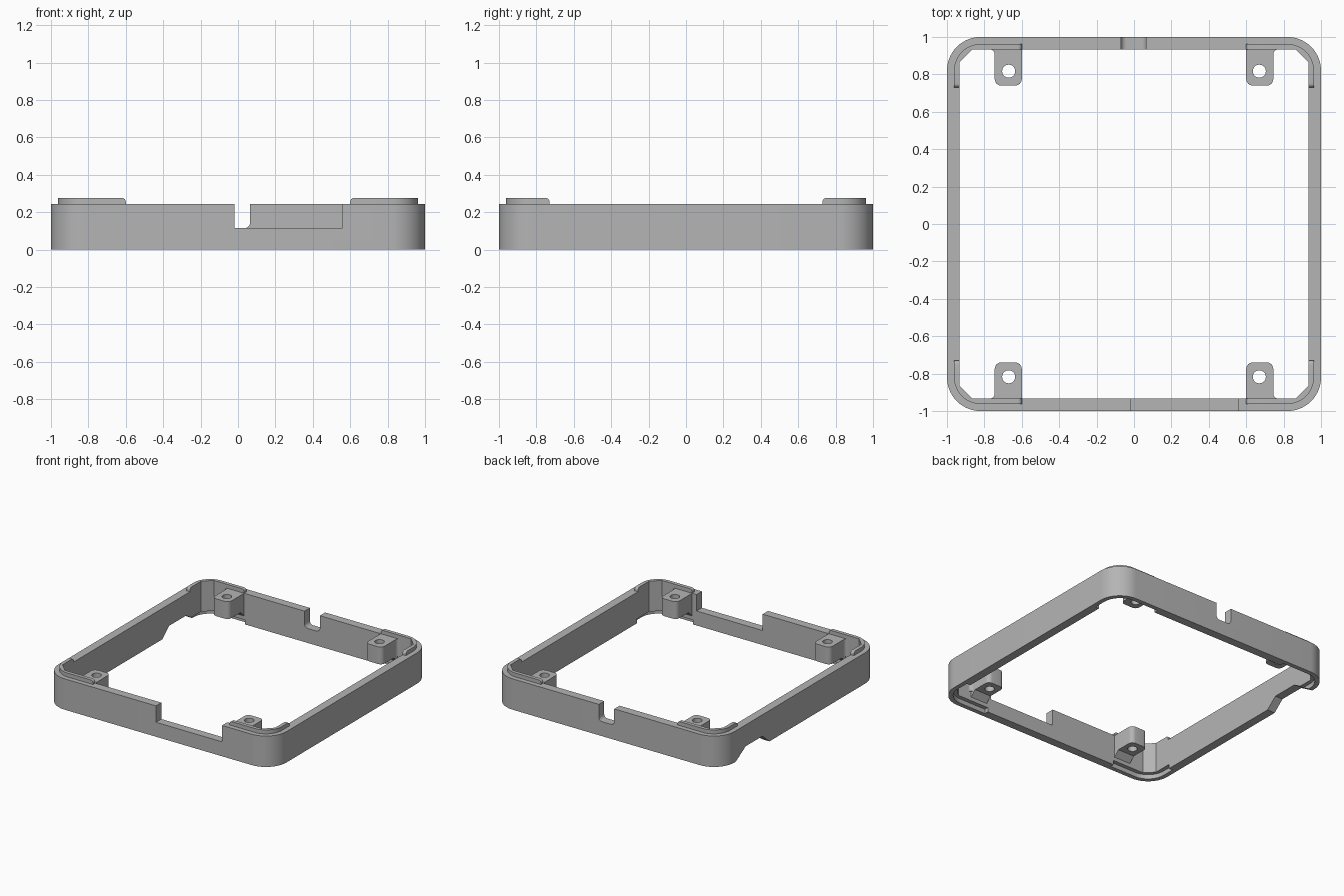
import bpy, bmesh, math

if "Cube" in bpy.data.objects:
    bpy.data.objects.remove(bpy.data.objects["Cube"])

grey = bpy.data.materials.new("plain grey")
grey.diffuse_color = (0.46, 0.46, 0.46, 1)
grey.use_nodes = True
grey.node_tree.nodes["Principled BSDF"].inputs["Base Color"].default_value = grey.diffuse_color

ALONG_Z = lambda a, b, h: (a, b, h)
ALONG_Y = lambda a, b, h: (a, h, b)
ALONG_X = lambda a, b, h: (h, a, b)


def prism(name, pts, lo, hi, place=ALONG_Z):
    """Closed outline swept straight from lo to hi."""
    bm = bmesh.new()
    bottom = [bm.verts.new(place(a, b, lo)) for a, b in pts]
    top = [bm.verts.new(place(a, b, hi)) for a, b in pts]
    bm.faces.new(bottom)
    bm.faces.new(top)
    n = len(pts)
    for i in range(n):
        j = (i + 1) % n
        bm.faces.new((bottom[i], bottom[j], top[j], top[i]))
    bmesh.ops.recalc_face_normals(bm, faces=bm.faces)
    me = bpy.data.meshes.new(name)
    bm.to_mesh(me)
    bm.free()
    me.materials.append(grey)
    ob = bpy.data.objects.new(name, me)
    bpy.context.collection.objects.link(ob)
    return ob


def arc(cx, cy, r, a0, a1, n=6):
    return [(cx + r * math.cos(math.radians(a0 + (a1 - a0) * i / n)),
             cy + r * math.sin(math.radians(a0 + (a1 - a0) * i / n))) for i in range(n + 1)]


def rounded(h, r, n=14):
    c = h - r
    return (arc(c, c, r, 0, 90, n) + arc(-c, c, r, 90, 180, n)
            + arc(-c, -c, r, 180, 270, n) + arc(c, -c, r, 270, 360, n))


def cut(ob, *cutters):
    for c in cutters:
        m = ob.modifiers.new("cut", 'BOOLEAN')
        m.operation, m.solver, m.object = 'DIFFERENCE', 'EXACT', c
        bpy.context.view_layer.objects.active = ob
        bpy.ops.object.modifier_apply(modifier=m.name)
        bpy.data.objects.remove(c)


def opening(z0, z1):
    """Straight walled outline of the inside with clipped corners."""
    a, b = 0.933, 0.866
    pts = [(a, -b), (a, b), (b, a), (-b, a), (-a, b), (-a, -b), (-b, -a), (b, -a)]
    return prism("opening_cutter", pts, z0, z1)


def box_pts(a0, a1, b0, b1):
    return [(a0, b0), (a1, b0), (a1, b1), (a0, b1)]


TOP, LIP = 0.245, 0.276

# main frame wall
frame = prism("frame_wall", rounded(1.0, 0.18), 0, TOP)
cut(frame, opening(-0.1, 0.5))

# wide opening in the front wall, rounded slot in the back wall
front_slot = prism("front_cutter", box_pts(-0.02, 0.56, 0.115, 0.4), -1.1, -0.9, ALONG_Y)
slot = [(-0.07, 0.4)] + arc(-0.04, 0.145, 0.03, 180, 270) + arc(0.035, 0.145, 0.03, 270, 360) + [(0.065, 0.4)]
back_slot = prism("back_cutter", slot, 0.9, 1.1, ALONG_Y)
# sloped opening under the left wall
left_slot = prism("left_cutter", [(0.37, -0.01), (0.47, 0.075), (0.68, 0.075), (0.82, -0.01)],
                  -1.1, -0.9, ALONG_X)
cut(frame, front_slot, back_slot, left_slot)

# recess under each corner that receives the lip of another frame
recess = prism("recess_cutter", rounded(0.965, 0.145), -0.02, 0.035)
cut(recess, prism("bar_x", box_pts(-0.59, 0.59, -0.1, 0.1), -1.2, 1.2, ALONG_Y),
    prism("bar_y", box_pts(-0.72, 0.72, -0.1, 0.1), -1.2, 1.2, ALONG_X))
cut(frame, recess)


# raised corner lips with rounded ends
def lip_gap(h):
    r = 0.02
    right = [(h, 0.2)] + arc(h + r, LIP - r, r, 180, 90) + [(h + r, 0.4)]
    return right + [(-a, b) for a, b in reversed(right)]


lips = prism("corner_lips", rounded(0.962, 0.142), TOP, LIP)
cut(lips, opening(0.1, 0.5),
    prism("gap_x", lip_gap(0.6), -1.2, 1.2, ALONG_Y),
    prism("gap_y", lip_gap(0.73), -1.2, 1.2, ALONG_X))

# four screw tabs with holes and a small brace under each
parts = [frame, lips]
outline = ([(0.60, 0.933)] + arc(0.635, 0.775, 0.035, 180, 270)
           + arc(0.71, 0.775, 0.035, 270, 360) + arc(0.77, 0.908, 0.025, 180, 90))
for sx, xn in ((-1, "left"), (1, "right")):
    for sy, yn in ((-1, "front"), (1, "back")):
        tab = prism(f"{yn}_{xn}_screw_tab", [(sx * a, sy * b) for a, b in outline], 0.108, TOP)
        hole = prism("hole_cutter", arc(sx * 0.67, sy * 0.817, 0.035, 0, 345, 23), 0, 0.4)
        cut(tab, hole)
        brace = prism(f"{yn}_{xn}_tab_brace",
                      [(sy * 0.933, 0.108), (sy * 0.933, 0.065), (sy * 0.89, 0.108)],
                      sx * 0.60, sx * 0.745, ALONG_X)
        parts += [tab, brace]

bpy.ops.object.select_all(action='DESELECT')
for ob in parts:
    ob.select_set(True)
bpy.context.view_layer.objects.active = frame
bpy.ops.object.shade_smooth_by_angle(angle=math.radians(30))
